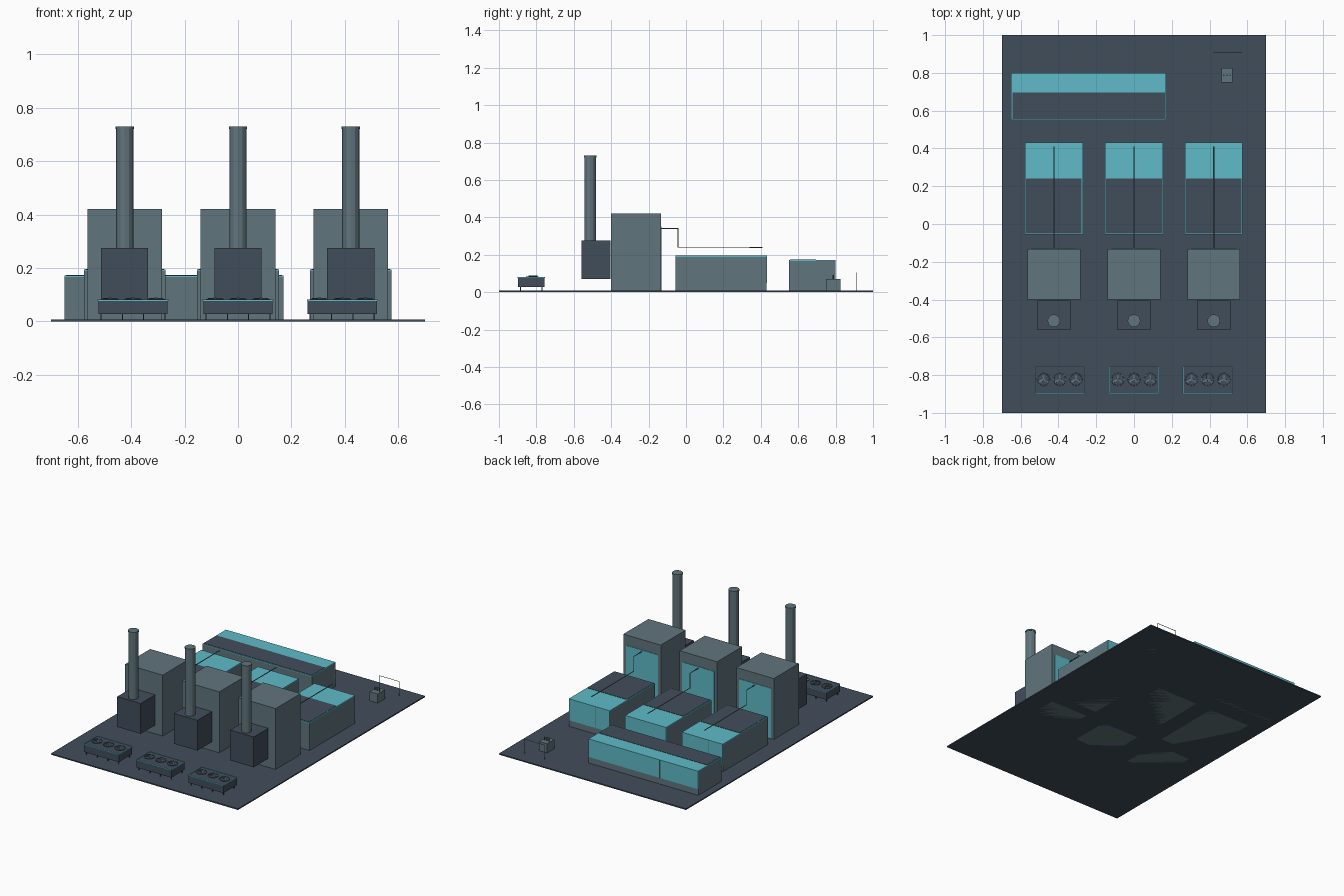
import bpy, math
from mathutils import Vector

if "Cube" in bpy.data.objects:
    bpy.data.objects.remove(bpy.data.objects["Cube"], do_unlink=True)


def material(name, rgb):
    m = bpy.data.materials.new(name)
    m.use_nodes = True
    m.diffuse_color = (*rgb, 1)
    m.node_tree.nodes["Principled BSDF"].inputs["Base Color"].default_value = (*rgb, 1)
    return m


slate = material("dark slate", (0.053, 0.074, 0.105))
grey = material("blue grey", (0.117, 0.178, 0.202))
teal = material("bright teal", (0.112, 0.497, 0.578))


def box(name, x, y, z, mat):
    """Box from its (low, high) range on each axis."""
    bpy.ops.mesh.primitive_cube_add(size=1, location=[sum(r) / 2 for r in (x, y, z)])
    ob = bpy.context.object
    ob.name = name
    ob.scale = [r[1] - r[0] for r in (x, y, z)]
    bpy.ops.object.transform_apply(location=False, rotation=False, scale=True)
    ob.data.materials.append(mat)
    return ob


def cylinder(name, x, y, z, radius, mat, sides=12):
    bpy.ops.mesh.primitive_cylinder_add(vertices=sides, radius=radius, depth=z[1] - z[0],
                                        location=(x, y, sum(z) / 2))
    ob = bpy.context.object
    ob.name = name
    ob.data.materials.append(mat)
    return ob


def pipe(name, points, radius, mat):
    """Thin tube along a polyline."""
    curve = bpy.data.curves.new(name, "CURVE")
    curve.dimensions = "3D"
    curve.bevel_depth = radius
    curve.bevel_resolution = 1
    curve.use_fill_caps = True
    spline = curve.splines.new("POLY")
    spline.points.add(len(points) - 1)
    for p, co in zip(spline.points, points):
        p.co = (*co, 1)
    ob = bpy.data.objects.new(name, curve)
    bpy.context.collection.objects.link(ob)
    curve.materials.append(mat)


def hall(name, x, y, height, split):
    """Long shed: grey walls, teal roof and rear cladding, dark front roof panel."""
    rim = 0.006
    box(name + "_walls", x, y, (0, height - rim), grey)
    box(name + "_roof", x, y, (height - rim, height), teal)
    box(name + "_dark_roof", (x[0] + rim, x[1] - rim), (y[0] + rim, split),
        (height - rim, height + 0.002), slate)
    box(name + "_rear_cladding", x, (y[1] - rim, y[1] + 0.002), (0.05, height), teal)
    seam = x[0] + (x[1] - x[0]) * 0.35
    box(name + "_rear_seam", (seam, seam + 0.002), (y[1], y[1] + 0.003), (0.05, height), grey)


def boiler_unit(cx):
    # tall boiler house with rear panel
    x = (cx - 0.14, cx + 0.14)
    box("boiler_house", x, (-0.40, -0.133), (0, 0.42), grey)
    box("boiler_rear_panel", (x[0] + 0.02, x[1] - 0.02), (-0.136, -0.130), (0.01, 0.35), teal)
    # raised filter box and chimney
    box("filter_box", (cx - 0.088, cx + 0.088), (-0.56, -0.405), (0.07, 0.275), slate)
    cylinder("chimney", cx, -0.512, (0.27, 0.73), 0.032, grey)
    cylinder("chimney_rim", cx, -0.512, (0.72, 0.73), 0.034, grey)
    # steam pipe over the hall roof
    pipe("steam_pipe", [(cx, -0.13, 0.34), (cx, -0.043, 0.34), (cx, -0.043, 0.24),
                        (cx, 0.41, 0.24)], 0.003, grey)
    hall("turbine_hall", (cx - 0.153, cx + 0.153), (-0.055, 0.43), 0.195, 0.24)


def fan(cx, cy, z):
    bpy.ops.mesh.primitive_torus_add(major_radius=0.032, minor_radius=0.002, major_segments=20,
                                     minor_segments=6, location=(cx, cy, z))
    ring = bpy.context.object
    ring.name = "fan_ring"
    ring.data.materials.append(grey)
    cylinder("fan_hub", cx, cy, (z, z + 0.006), 0.006, grey)
    for i in range(3):
        a = math.tau * i / 3 + math.pi / 2
        blade = box("fan_blade", (-0.013, 0.013), (-0.005, 0.005), (-0.001, 0.001), grey)
        blade.rotation_euler = (0.2, 0, a)
        blade.location = Vector((cx, cy, z + 0.003)) + 0.017 * Vector((math.cos(a), math.sin(a), 0))


def cooler(cx):
    x, y = (cx - 0.13, cx + 0.13), (-0.898, -0.756)
    box("cooler_body", x, y, (0.027, 0.08), slate)
    # teal edging round the top
    for py in y:
        box("cooler_edge", x, (py - 0.002, py + 0.002), (0.077, 0.082), teal)
    for px in x:
        box("cooler_edge", (px - 0.002, px + 0.002), y, (0.077, 0.082), teal)
    for dx in (-0.086, 0, 0.086):
        fan(cx + dx, -0.823, 0.083)
    for dx in (-0.12, -0.04, 0.04, 0.12):
        for py in (-0.885, -0.77):
            box("cooler_leg", (cx + dx - 0.002, cx + dx + 0.002), (py - 0.002, py + 0.002),
                (0, 0.03), slate)


# ground slab
box("ground_slab", (-0.7, 0.7), (-1, 1), (0, 0.008), slate)

# three repeated generating lines
for unit_x, cooler_x in ((-0.424, -0.393), (0, 0), (0.422, 0.39)):
    boiler_unit(unit_x)
    cooler(cooler_x)

# long service building at the back
hall("service_building", (-0.65, 0.17), (0.55, 0.797), 0.172, 0.695)

# transformer with bushings
box("transformer", (0.462, 0.522), (0.748, 0.825), (0, 0.07), grey)
for bx in (0.475, 0.492, 0.509):
    cylinder("bushing", bx, 0.787, (0.07, 0.092), 0.004, grey, 8)

# line gantry
pipe("gantry", [(0.42, 0.91, 0), (0.42, 0.91, 0.105), (0.57, 0.91, 0.105), (0.57, 0.91, 0)],
     0.002, grey)
